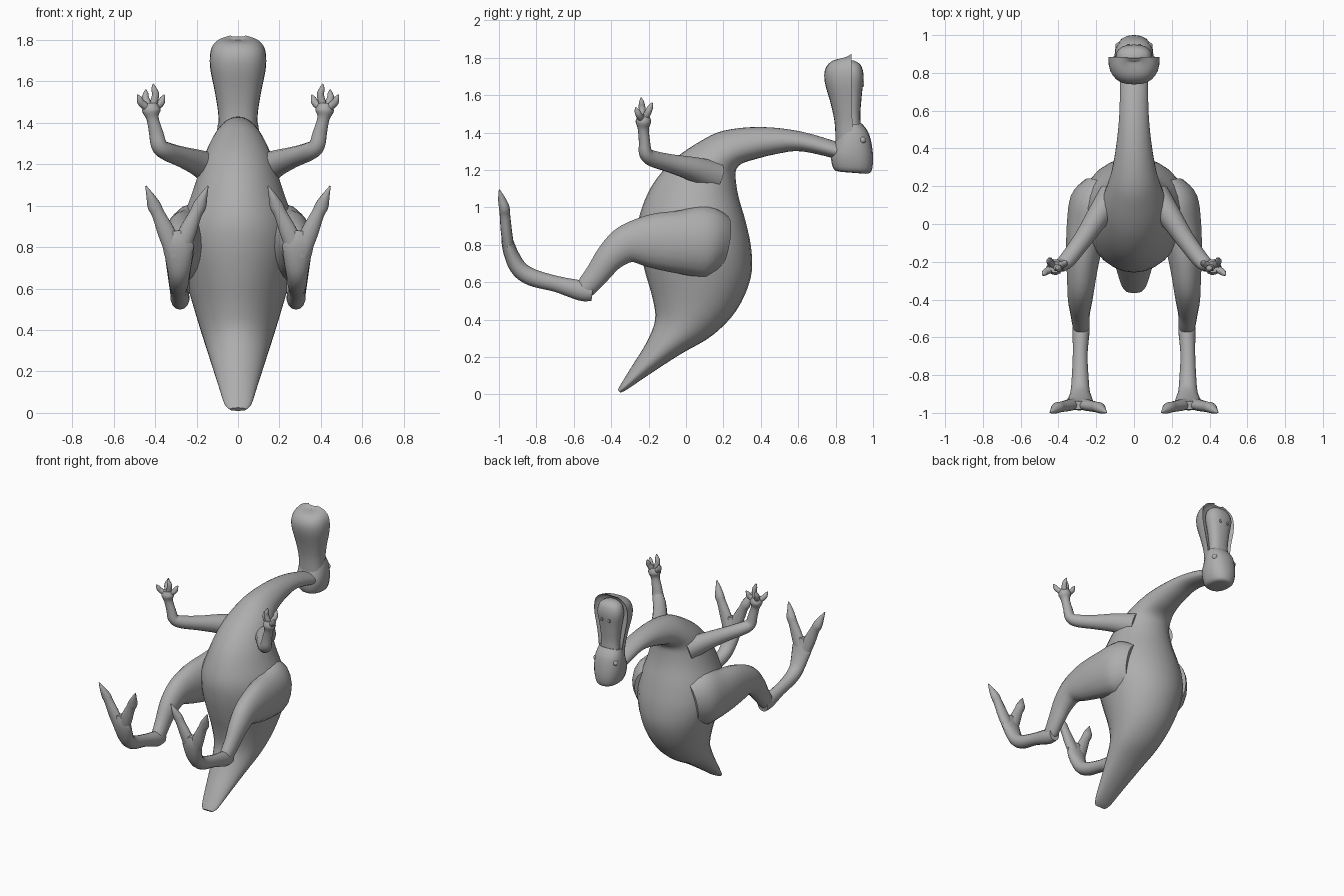
import bpy, bmesh, math
from mathutils import Vector as V

skin = bpy.data.materials.new("grey_skin")
skin.diffuse_color = (0.42, 0.42, 0.42, 1)


def smooth_rows(rows, n):
    """Catmull-Rom interpolation of rows of numbers."""
    out = []
    for i in range(len(rows) - 1):
        p0, p1 = rows[max(i - 1, 0)], rows[i]
        p2, p3 = rows[i + 1], rows[min(i + 2, len(rows) - 1)]
        for k in range(n):
            t = k / n
            out.append([0.5 * (2 * b + (c - a) * t + (2 * a - 5 * b + 4 * c - d) * t * t
                               + (3 * b - a - 3 * c + d) * t ** 3)
                        for a, b, c, d in zip(p0, p1, p2, p3)])
    return out + [list(rows[-1])]


def loft(name, rings, sides=20, power=1.0, egg=0.0, back=1.0, mirror=False):
    """Skin over rings of (centre, width vector, depth vector)."""
    bm = bmesh.new()
    loops = []
    for c, a, b in rings:
        loop = []
        for k in range(sides):
            t = 2 * math.pi * k / sides
            s, q = math.sin(t), math.cos(t)
            x = math.copysign(abs(s) ** power, s) * (1 + egg * q)
            y = math.copysign(abs(q) ** power, q)
            loop.append(bm.verts.new(c + a * x + b * (y if y > 0 else y * back)))
        loops.append(loop)
    for l0, l1 in zip(loops, loops[1:]):
        for k in range(sides):
            j = (k + 1) % sides
            bm.faces.new((l0[k], l0[j], l1[j], l1[k]))
    bm.faces.new(loops[0])
    bm.faces.new(loops[-1])
    bmesh.ops.recalc_face_normals(bm, faces=bm.faces)
    me = bpy.data.meshes.new(name)
    bm.to_mesh(me)
    bm.free()
    me.materials.append(skin)
    ob = bpy.data.objects.new(name, me)
    bpy.context.collection.objects.link(ob)
    if mirror:
        ob.modifiers.new("mirror", "MIRROR")
    bpy.context.view_layer.objects.active = ob
    ob.select_set(True)
    bpy.ops.object.shade_smooth_by_angle(angle=math.radians(45))
    ob.select_set(False)
    return ob


def edge_loft(name, rows, n=4, hinge=False, **kw):
    """Rows: front y, z, back y, z, half width. hinge puts the centre on the back edge."""
    rings = []
    for fy, fz, by, bz, w in smooth_rows(rows, n):
        f, b = V((0, fy, fz)), V((0, by, bz))
        c = b if hinge else (f + b) / 2
        rings.append((c, V((w, 0, 0)), f - c))
    return loft(name, rings, **kw)


def tube(name, rows, ref=(1, 0, 0), n=4, sides=14):
    """Rows: x, y, z, radius along ref, other radius. Mirrored in x."""
    rows = smooth_rows(rows, n)
    pts = [V(r[:3]) for r in rows]
    rings = []
    for i, r in enumerate(rows):
        t = (pts[min(i + 1, len(pts) - 1)] - pts[max(i - 1, 0)]).normalized()
        a = V(ref) - t * t.dot(V(ref))
        a.normalize()
        rings.append((pts[i], a * max(r[3], 0.002), t.cross(a) * max(r[4], 0.002)))
    return loft(name, rings, sides=sides, mirror=True)


# Tail, torso and neck in one skin
edge_loft("body", [
    (-.365, .025, -.35, .01, .04), (-.345, .06, -.31, .03, .065), (-.29, .15, -.20, .105, .092),
    (-.21, .28, -.03, .215, .13), (-.165, .40, .14, .315, .165), (-.18, .52, .27, .45, .205),
    (-.22, .66, .345, .62, .25), (-.25, .80, .35, .77, .28), (-.255, .92, .32, .92, .27),
    (-.22, 1.04, .28, 1.06, .225), (-.16, 1.15, .265, 1.16, .19), (-.06, 1.26, .27, 1.205, .165),
    (.07, 1.35, .30, 1.235, .14), (.20, 1.41, .36, 1.255, .115), (.40, 1.43, .48, 1.285, .09),
    (.62, 1.405, .62, 1.30, .076), (.84, 1.34, .84, 1.25, .075)], sides=28, egg=-.1)

# Head: skull, scooped lower bill and narrower upper bill
edge_loft("skull", [
    (.83, 1.19, .96, 1.18, .04), (.79, 1.205, .992, 1.195, .08), (.775, 1.28, 1.0, 1.28, .102),
    (.80, 1.36, .98, 1.39, .1), (.82, 1.43, .94, 1.45, .085)], power=.85)
edge_loft("lower_bill", [
    (.80, 1.34, .89, 1.36, .092), (.795, 1.45, .89, 1.45, .096), (.775, 1.55, .885, 1.55, .112),
    (.742, 1.67, .885, 1.67, .135), (.745, 1.74, .885, 1.755, .13), (.785, 1.785, .885, 1.80, .095),
    (.86, 1.80, .885, 1.822, .035)], hinge=True, power=.8, back=-.3, sides=28)
edge_loft("upper_bill", [
    (.85, 1.36, .945, 1.36, .08), (.84, 1.48, .932, 1.48, .068), (.83, 1.6, .94, 1.6, .08),
    (.82, 1.70, .95, 1.70, .096), (.83, 1.76, .935, 1.76, .078), (.85, 1.785, .90, 1.785, .035)],
    power=.85)
tube("eye", [(.075, .94, 1.36, .02, .02), (.088, .95, 1.36, .016, .016), (.094, .955, 1.36, .004, .004)],
     ref=(0, 0, 1))
tube("nostril", [(.03, .93, 1.66, .012, .016), (.03, .953, 1.66, .008, .012)], n=1, sides=10)

# Hind legs
tube("thigh", [
    (.17, .19, .80, .10, .16), (.21, .10, .815, .135, .195), (.25, -.03, .815, .11, .17),
    (.27, -.18, .82, .09, .145), (.28, -.31, .805, .075, .105), (.285, -.40, .74, .065, .08),
    (.285, -.47, .65, .052, .065), (.28, -.535, .57, .045, .055), (.28, -.555, .545, .035, .04)], sides=18)
tube("lower_leg", [
    (.28, -.50, .545, .04, .045), (.28, -.56, .555, .046, .054), (.285, -.69, .59, .04, .043),
    (.285, -.82, .625, .046, .046), (.285, -.89, .67, .052, .045), (.285, -.93, .74, .065, .04),
    (.29, -.955, .82, .075, .032), (.295, -.96, .88, .04, .022)])
for name, d in (("outer_toe", 1), ("inner_toe", -1)):
    tube(name, [(.295 + d * x, y, z, r, q) for x, y, z, r, q in (
        (.005, -.945, .76, .045, .03), (.05, -.96, .87, .043, .03), (.09, -.968, .96, .032, .028),
        (.11, -.972, 1.0, .033, .028), (.128, -.985, 1.045, .02, .02), (.15, -.998, 1.095, .003, .003))])

# Arms with four splayed fingers
tube("arm", [
    (.11, .15, 1.165, .085, .08), (.19, .04, 1.205, .066, .062), (.27, -.08, 1.235, .05, .05),
    (.345, -.18, 1.262, .043, .045), (.38, -.215, 1.29, .036, .04), (.395, -.222, 1.35, .03, .035),
    (.412, -.228, 1.42, .03, .03), (.418, -.228, 1.46, .042, .045), (.418, -.228, 1.495, .03, .03)],
    ref=(0, .7, .7))
for i, (x, y, z) in enumerate(((.355, -.20, 1.535), (.41, -.24, 1.588), (.445, -.18, 1.56), (.485, -.27, 1.535))):
    base = V((.418, -.228, 1.46))
    tip = V((x, y, z))
    mid = base.lerp(tip, .55) + (tip - base).cross(V((0, 1, 0))) * -.12 * (1 if x > .418 else -1)
    tube(f"finger_{i + 1}", [(*base, .02, .02), (*mid, .018, .018),
                             (*mid.lerp(tip, .55), .014, .014), (*tip, .003, .003)], sides=10)
